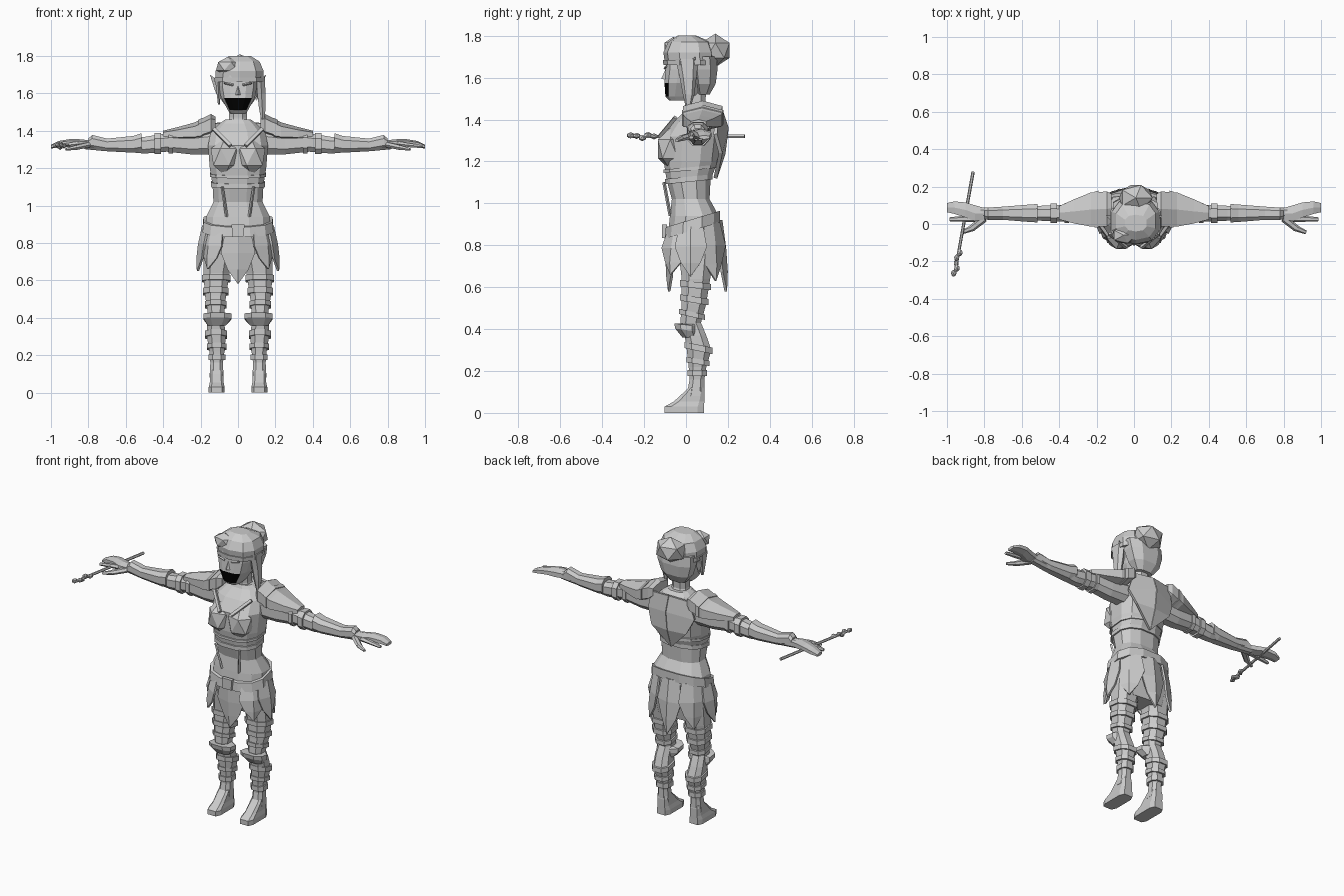
import bpy, bmesh, math
from mathutils import Vector

cube = bpy.data.objects.get("Cube")
if cube:
    bpy.data.objects.remove(cube)


def material(name, colour):
    m = bpy.data.materials.new(name)
    m.use_nodes = True
    m.diffuse_color = colour
    m.node_tree.nodes["Principled BSDF"].inputs["Base Color"].default_value = colour
    return m


GREY = material("stone grey", (0.6, 0.6, 0.6, 1))
BLACK = material("black", (0, 0, 0, 1))


def make(name, verts, faces, mirror=False, thick=0):
    me = bpy.data.meshes.new(name)
    bm = bmesh.new()
    vs = [bm.verts.new(v) for v in verts]
    for f in faces:
        bm.faces.new([vs[i] for i in f])
    bmesh.ops.recalc_face_normals(bm, faces=bm.faces)
    bm.to_mesh(me)
    bm.free()
    me.materials.append(GREY)
    ob = bpy.data.objects.new(name, me)
    bpy.context.collection.objects.link(ob)
    if thick:
        s = ob.modifiers.new("thickness", "SOLIDIFY")
        s.thickness, s.offset = thick, 0
    if mirror:
        ob.modifiers.new("mirror", "MIRROR")
    return ob


def loft(name, rings, n=8, axis="z", mirror=False, square=0.8, caps=True):
    """Rings are (t, a0, a1, b0, b1, tilt): a/b are x/y for axis z, y/z for axis x."""
    verts, faces = [], []
    for t, a0, a1, b0, b1, *tilt in rings:
        for i in range(n):
            ang = 2 * math.pi * (i + 0.5) / n
            c, s = (math.copysign(abs(f(ang)) ** square, f(ang)) for f in (math.cos, math.sin))
            a, b = (a0 + a1 + c * (a1 - a0)) / 2, (b0 + b1 + s * (b1 - b0)) / 2
            tt = t + (tilt[0] * s if tilt else 0)
            verts.append((a, b, tt) if axis == "z" else (tt, a, b))
    for r in range(len(rings) - 1):
        for i in range(n):
            j = (i + 1) % n
            faces.append((r * n + i, r * n + j, r * n + n + j, r * n + n + i))
    if caps:
        faces += [range(n), range(len(verts) - n, len(verts))]
    return make(name, verts, faces, mirror)


def band(name, rings, t, height, grow, tilt=0, **kw):
    """A raised strap that follows a lofted limb at position t."""
    for p, q in zip(rings, rings[1:]):
        if p[0] <= t <= q[0]:
            k = (t - p[0]) / (q[0] - p[0])
            a0, a1, b0, b1 = (p[i] + k * (q[i] - p[i]) for i in range(1, 5))
            box = (a0 - grow, a1 + grow, b0 - grow, b1 + grow, tilt)
            return loft(name, [(t - height / 2, *box), (t + height / 2, *box)], **kw)


def tube(name, p0, p1, r0, r1, n=6, flat=1, mirror=False):
    """Tapered rod between two points; flat squashes it vertically."""
    p0, p1 = Vector(p0), Vector(p1)
    d = (p1 - p0).normalized()
    u = d.cross(Vector((0, 0, 1)) if abs(d.z) < 0.9 else Vector((1, 0, 0))).normalized()
    w = u.cross(d) * flat
    verts = [p + (u * math.cos(k * math.tau / n) + w * math.sin(k * math.tau / n)) * r
             for p, r in ((p0, r0), (p1, r1)) for k in range(n)]
    faces = [(k, (k + 1) % n, n + (k + 1) % n, n + k) for k in range(n)]
    return make(name, verts, faces + [range(n), range(n, 2 * n)], mirror)


def blob(name, centre, size, mirror=False, sub=1):
    bm = bmesh.new()
    bmesh.ops.create_icosphere(bm, subdivisions=sub, radius=1)
    verts = [[c + s * k for c, s, k in zip(centre, size, v.co)] for v in bm.verts]
    faces = [[v.index for v in f.verts] for f in bm.faces]
    bm.free()
    return make(name, verts, faces, mirror)


# Torso and bodice
torso = [(0.84, -.18, .18, -.09, .15), (0.94, -.175, .175, -.08, .16), (1.02, -.135, .135, -.07, .115),
         (1.11, -.14, .14, -.095, .12), (1.2, -.155, .155, -.11, .155), (1.32, -.165, .165, -.11, .17),
         (1.39, -.15, .15, -.06, .165), (1.44, -.1, .1, -.01, .145), (1.46, -.07, .07, .0, .12)]
loft("torso", torso, 12)
band("bodice_rim", torso, 1.115, .025, .008, .012, n=12)
band("under_bust_strap", torso, 1.165, .015, .006, .012, n=12)
blob("bust", (.07, -.075, 1.26), (.085, .07, .1), True)
loft("neck", [(1.42, -.065, .065, .0, .12), (1.47, -.05, .05, .005, .095), (1.56, -.05, .05, .0, .1)], 8)
for s in (-1, 1):
    tube("bodice_seam", (s * .06, -.075, .94), (s * .085, -.105, 1.1), .008, .008, 4)
    tube("neckline_rim", (s * .13, -.05, 1.41), (s * .04, -.125, 1.32), .012, .012, 4)

# Tapered shell across the upper back
make("back_plate", [(0, .165, 1.45), (.13, .15, 1.44), (.16, .14, 1.33), (.12, .165, 1.24), (0, .14, 1.12),
                    (0, .195, 1.36), (0, .18, 1.24)],
     [(0, 1, 2, 5), (5, 2, 3, 6), (6, 3, 4)], True, .018)

# Belt, hips and buckle
loft("belt", [(.87, -.195, .195, -.105, .165, .04), (.925, -.19, .19, -.1, .165, .04)], 12)
loft("hips", [(.66, -.16, .16, -.0, .13), (.75, -.18, .18, -.05, .15), (.89, -.18, .18, -.09, .155)], 10)
loft("buckle", [(.835, -.035, .035, -.115, -.09), (.9, -.04, .04, -.115, -.09)], 4, square=.4)


def petal(name, angle, width, tip, flare):
    """Pointed, creased skirt panel hanging from the belt."""
    a = math.radians(angle)
    out = Vector((math.sin(a), -math.cos(a), 0))
    side = Vector((math.cos(a), math.sin(a), 0))
    root = Vector((.18 * math.sin(a), .035 - .125 * math.cos(a), .89 - .03 * math.cos(a)))
    rows = [(0, .75, 0), (.4, 1, .6), (.72, .6, .85)]
    verts = []
    for drop, w, f in rows:
        mid = root + out * (flare * f)
        mid.z = root.z + (tip - root.z) * drop
        verts += [mid - side * w * width - out * .015, mid + out * .008, mid + side * w * width - out * .015]
    end = root + out * flare
    end.z = tip
    verts.append(end)
    faces = [(r + i, r + i + 1, r + i + 4, r + i + 3) for r in (0, 3) for i in (0, 1)]
    make(name, verts, faces + [(6, 7, 9), (7, 8, 9)], thick=.012)


petal("front_skirt_panel", 0, .09, .58, -.01)
petal("back_skirt_panel", 180, .08, .58, .03)
for s in (-1, 1):
    petal("front_side_skirt_panel", s * 48, .08, .66, .035)
    petal("hip_skirt_panel", s * 85, .075, .65, .035)
    petal("rear_side_skirt_panel", s * 133, .085, .63, .03)

# Legs, straps and boots
leg = [(.08, .075, .155, .0, .09), (.16, .078, .15, .015, .09), (.22, .07, .155, .01, .1),
       (.3, .062, .17, .0, .125), (.37, .07, .17, -.01, .1), (.43, .07, .165, -.03, .075),
       (.52, .06, .18, -.025, .1), (.64, .04, .19, -.025, .12), (.76, .015, .19, -.04, .14)]
loft("leg", leg, 8, mirror=True)
for name, t, h, tilt in (("ankle_strap", .19, .03, 0), ("calf_strap", .245, .025, -.01),
                         ("upper_calf_strap", .31, .03, -.015), ("lower_thigh_strap", .47, .025, -.015),
                         ("thigh_strap", .54, .03, -.012), ("upper_thigh_strap", .61, .03, -.01)):
    band(name, leg, t, h, .009, tilt, n=8, mirror=True)
loft("knee_guard", [(.36, .06, .165, -.02, .06), (.395, .03, .19, -.055, .06, -.008),
                    (.42, .03, .19, -.06, .06, -.008), (.425, .06, .17, -.03, .06)], 8, mirror=True)
loft("boot", [(0, .07, .158, -.105, .09), (.03, .07, .158, -.105, .09), (.055, .076, .152, -.06, .09),
              (.1, .078, .152, -.01, .09), (.12, .08, .15, .01, .085)], 8, mirror=True, square=.45)

# Arms, cuffs and bracers
arm = [(.12, .0, .12, 1.27, 1.41), (.25, .005, .115, 1.27, 1.39), (.38, .01, .105, 1.285, 1.39),
       (.5, .015, .1, 1.275, 1.37), (.6, .015, .1, 1.285, 1.365), (.72, .025, .09, 1.29, 1.355),
       (.82, .03, .09, 1.3, 1.35)]
loft("arm", arm, 8, "x", True)
band("upper_arm_strap", arm, .36, .025, .008, n=8, axis="x", mirror=True)
band("arm_cuff", arm, .43, .035, .01, n=8, axis="x", mirror=True)
loft("bracer", [(.515, .005, .11, 1.285, 1.39), (.56, .008, .107, 1.28, 1.375), (.7, .02, .095, 1.288, 1.36),
                (.78, .02, .09, 1.3, 1.38), (.8, .025, .09, 1.3, 1.36)], 8, "x", True)
loft("pauldron", [(.12, .0, .17, 1.4, 1.475), (.145, -.025, .185, 1.37, 1.49), (.23, -.025, .18, 1.345, 1.445),
                  (.32, -.005, .14, 1.35, 1.42), (.4, .02, .1, 1.36, 1.4)], 6, "x", True)
loft("pauldron_rim", [(.19, -.03, .19, 1.35, 1.47), (.21, -.03, .185, 1.345, 1.46)], 6, "x", True)

# Hands
loft("hand", [(.8, .02, .09, 1.305, 1.35), (.85, .01, .105, 1.305, 1.355), (.9, .03, .12, 1.315, 1.355),
              (.96, .05, .125, 1.31, 1.345), (1.0, .06, .115, 1.305, 1.325)], 6, "x", True)
tube("index_finger", (.85, .03, 1.33), (.985, .025, 1.315), .02, .011, 6, .8, True)
tube("thumb", (.8, .03, 1.325), (.87, -.025, 1.31), .02, .018, 6, .8, True)
tube("thumb_tip", (.86, -.02, 1.312), (.92, -.045, 1.3), .018, .01, 6, .8, True)

# Head with a painted lower face
head = loft("head", [(1.49, -.04, .04, -.08, .03), (1.51, -.055, .055, -.1, .06), (1.575, -.092, .092, -.105, .1),
                     (1.64, -.105, .105, -.1, .13), (1.72, -.105, .105, -.095, .13),
                     (1.77, -.08, .08, -.06, .1)], 12, square=.65)
head.data.materials.append(BLACK)
for f in head.data.polygons:
    if f.normal.y < -.5 and 1.52 < f.center.z < 1.56:
        f.material_index = 1
make("nose", [(0, -.098, 1.64), (-.016, -.1, 1.59), (.016, -.1, 1.59), (0, -.118, 1.595)],
     [(0, 1, 3), (0, 3, 2), (1, 2, 3)])
tube("eyelid", (.025, -.1, 1.645), (.075, -.095, 1.655), .007, .005, 4, mirror=True)
make("ear", [(.095, -.01, 1.66), (.095, .05, 1.66), (.1, .015, 1.56), (.15, .045, 1.7), (.125, .02, 1.62)],
     [(0, 3, 4), (3, 1, 4), (0, 4, 2), (4, 1, 2), (0, 1, 3)], True)

# Hair, headband and bun
loft("hair_cap", [(1.665, -.125, .14, -.1, .14), (1.72, -.125, .142, -.108, .14), (1.77, -.1, .12, -.085, .12),
                  (1.8, -.05, .07, -.04, .05)], 10)
loft("headband", [(1.66, -.13, .145, -.108, .145), (1.685, -.132, .147, -.11, .147)], 10)
loft("back_hair", [(1.52, -.06, .06, .05, .115), (1.57, -.1, .1, .03, .145), (1.64, -.12, .125, .015, .155),
                   (1.7, -.12, .135, .01, .15)], 8)
blob("bun", (.01, .14, 1.73), (.1, .08, .08))
blob("forelock", (-.055, -.06, 1.745), (.07, .05, .05))
loft("side_lock", [(1.45, .125, .14, -.0, .02), (1.52, .11, .15, -.015, .04), (1.6, .1, .15, -.03, .05),
                   (1.69, .1, .145, -.05, .06)], 6)
loft("short_lock", [(1.54, -.108, -.095, -.03, -.01), (1.68, -.125, -.09, -.06, .03)], 6)

# Wand held in the right hand, with a twisted tip
tail, tip = Vector((-.86, .28, 1.32)), Vector((-.96, -.275, 1.32))
tube("wand", tail, tip, .009, .008)
for k in range(5):
    p = tail.lerp(tip, .78 + .05 * k)
    ang = k * 2.2
    blob("wand_knot", p + Vector((math.cos(ang) * .008, 0, math.sin(ang) * .008)), (.015, .02, .015))
